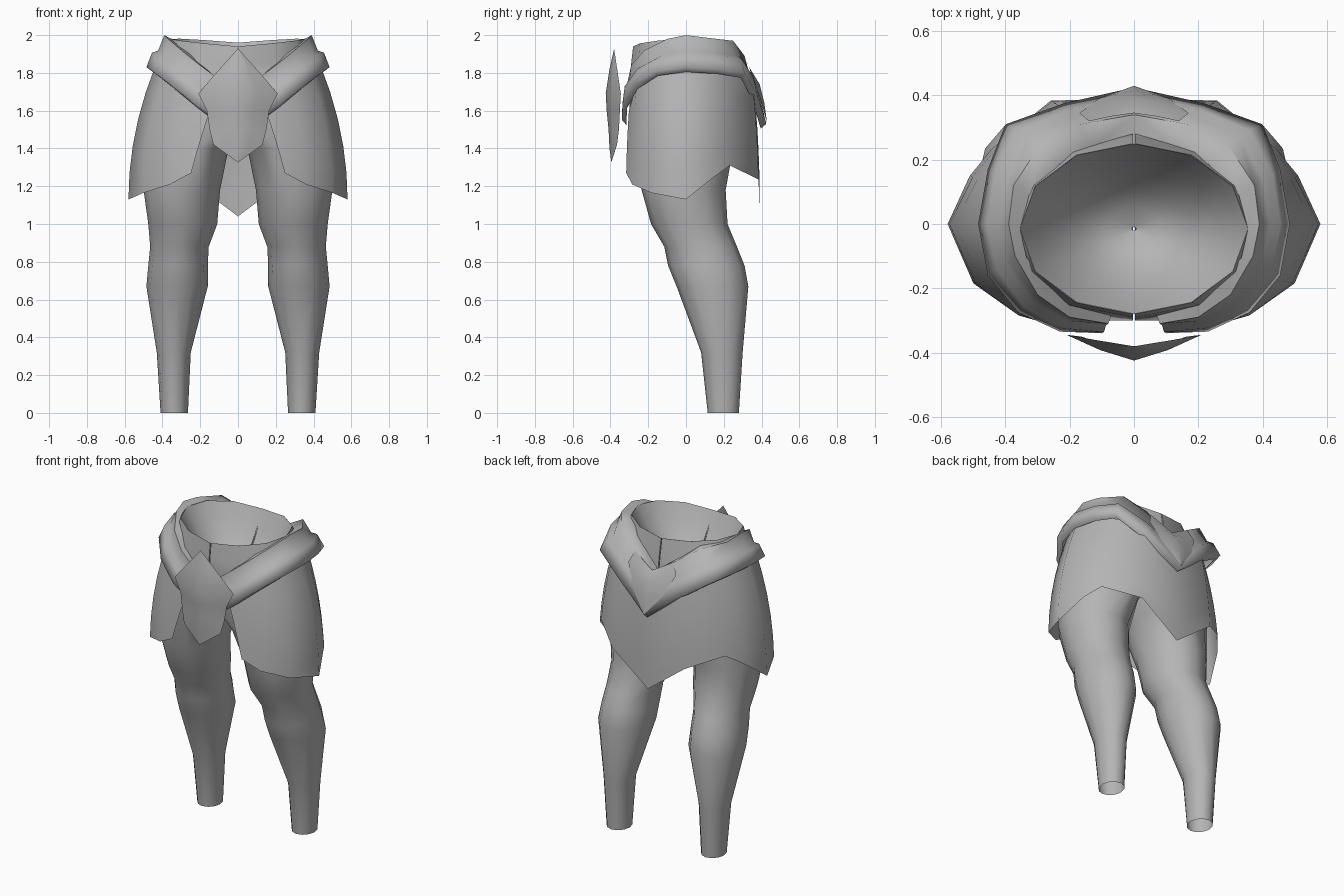
import bpy
import bmesh
import math
from mathutils import Vector

cube = bpy.data.objects.get("Cube")
if cube:
    bpy.data.objects.remove(cube, do_unlink=True)

# Single plain material
GREY = (0.46, 0.46, 0.46, 1.0)
grey = bpy.data.materials.new("plain_grey")
grey.use_nodes = True
grey.diffuse_color = GREY
shader = next(n for n in grey.node_tree.nodes if n.type == "BSDF_PRINCIPLED")
shader.inputs["Base Color"].default_value = GREY
shader.inputs["Roughness"].default_value = 0.8

parts = []


def sheet(name, rows, closed=False, outward=None):
    """Skin a grid of points and mirror it across the middle plane."""
    bm = bmesh.new()
    grid = [[bm.verts.new(point) for point in row] for row in rows]
    count = len(grid[0])
    last = count if closed else count - 1
    for lower, upper in zip(grid, grid[1:]):
        for i in range(last):
            j = (i + 1) % count
            bm.faces.new((lower[i], lower[j], upper[j], upper[i]))
    bmesh.ops.recalc_face_normals(bm, faces=bm.faces)
    # Open sheets should face away from the given point
    if outward:
        bm.normal_update()
        facing = sum(f.normal.dot(f.calc_center_median() - Vector(outward))
                     for f in bm.faces)
        if facing < 0:
            bmesh.ops.reverse_faces(bm, faces=bm.faces)
    mesh = bpy.data.meshes.new(name)
    bm.to_mesh(mesh)
    bm.free()
    mesh.materials.append(grey)
    obj = bpy.data.objects.new(name, mesh)
    bpy.context.collection.objects.link(obj)
    mirror = obj.modifiers.new("mirror", "MIRROR")
    mirror.use_axis = (True, False, False)
    mirror.use_mirror_merge = True
    mirror.merge_threshold = 0.001
    parts.append(obj)


# Waist opening shared by the legs, the lining and the sash
WAIST_X, WAIST_Y, WAIST_SHIFT, WAIST_Z = 0.355, 0.265, -0.015, 1.95
BOWL_DEPTH = 0.3


def rim_lift(c, s):
    return 0.03 * c + 0.01 * s


# Trouser legs: height, inner x, outer x, front y, back y,
# flatness of the inner side, sag of the inner side
LEG_RINGS = [
    (0, .265, .41, .115, .28, 0, 0),
    (.32, .25, .43, .08, .3, 0, 0),
    (.67, .16, .485, -.05, .33, 0, 0),
    (.78, .16, .475, -.095, .31, 0, 0),
    (.88, .155, .465, -.115, .27, 0, 0),
    (1, .11, .475, -.185, .22, 0, 0),
    (1.18, .095, .5, -.235, .21, 0, 0),
    (1.4, .05, .5, -.28, .25, .3, 0),
    (1.52, .01, .49, -.3, .28, .7, .02),
    (1.7, .003, .45, -.3, .29, 1, .13),
    (1.85, .003, .4, -.29, .27, 1, .25),
    (WAIST_Z, .003, WAIST_X, WAIST_SHIFT - WAIST_Y, WAIST_SHIFT + WAIST_Y,
     1, BOWL_DEPTH),
]
SIDES = 12


def leg_ring(z, inner, outer, front, back, flat, sag):
    centre = (inner + outer) / 2 * (1 - flat) + inner * flat
    ring = []
    for i in range(SIDES):
        angle = math.tau * i / SIDES
        c, s = math.cos(angle), math.sin(angle)
        reach = outer - centre if c > 0 else centre - inner
        y = (front + back) / 2 + (back - front) / 2 * s
        lift = -sag * min(c, 0) ** 2
        if z == WAIST_Z:
            lift += rim_lift(max(c, 0), s)
        ring.append((centre + reach * c, y, z + lift))
    return ring


sheet("trouser_legs", [leg_ring(*ring) for ring in LEG_RINGS], closed=True)


# Bowl shaped lining inside the waist, creased along the middle
def lining_ring(r):
    ring = []
    for i in range(SIDES // 2 + 1):
        angle = math.pi * (i / (SIDES // 2) - 0.5)
        c, s = math.cos(angle), math.sin(angle)
        crease = 0.06 * r * c * (1 - r)
        z = WAIST_Z - BOWL_DEPTH * (1 - r * r) + rim_lift(c, s) * r - crease
        ring.append((WAIST_X * r * c, WAIST_SHIFT + WAIST_Y * r * s, z))
    return ring


sheet("waist_lining", [lining_ring(r) for r in (1, .85, .65, .45, .25, .02)],
      outward=(0, 0, 0))

# Skirt with a zigzag hem: x, y, top height, hem height, pull towards the middle
SKIRT_COLUMNS = [
    (.25, -.318, 1.6, 1.27, .075),
    (.36, -.285, 1.74, 1.21, .02),
    (.5, -.185, 1.82, 1.165, 0),
    (.58, 0, 1.84, 1.13, 0),
    (.515, .15, 1.83, 1.25, 0),
    (.45, .235, 1.82, 1.31, 0),
    (.26, .385, 1.76, 1.235, 0),
    (0, .39, 1.62, 1.04, 0),
]
SKIRT_ROWS = 6


def skirt_column(x, y, top, hem, pull):
    column = []
    for i in range(SKIRT_ROWS):
        u = i / (SKIRT_ROWS - 1)
        z = hem + (top - hem) * u
        taper = max(0, (z - 1.13) / 0.67) ** 2
        column.append((x * (1 - 0.22 * taper) - pull * u,
                       y * (1 - 0.1 * taper), z))
    return column


sheet("skirt", [skirt_column(*column) for column in SKIRT_COLUMNS],
      outward=(0, 0, 1.4))

# Sash: upper edge and lower edge at each station, from front to back
SASH_STATIONS = [
    ((.08, -.31, 1.75), (.1, -.34, 1.55)),
    ((.2, -.29, 1.84), (.23, -.335, 1.64)),
    ((.3, -.22, 1.92), (.36, -.275, 1.74)),
    ((.37, -.1, 1.98), (.455, -.16, 1.81)),
    ((.39, 0, 2), (.485, 0, 1.83)),
    ((.375, .12, 1.985), (.455, .17, 1.82)),
    ((.29, .25, 1.97), (.4, .31, 1.8)),
    ((.17, .31, 1.89), (.22, .375, 1.69)),
    ((0, .34, 1.78), (0, .425, 1.53)),
]


def widen(point, factor, drop=0):
    return Vector((point.x * factor, point.y * factor, point.z - drop))


def sash_section(upper, lower):
    upper, lower = Vector(upper), Vector(lower)
    band = widen(upper.lerp(lower, 0.55), 1.03)
    groove = widen(upper.lerp(lower, 0.48), 0.97)
    tuck = widen(lower, 0.93, 0.025)
    # The inner edge closes against the waist
    around = Vector((upper.x / WAIST_X, upper.y / WAIST_Y)).normalized()
    inside = Vector((WAIST_X * around.x, WAIST_SHIFT + WAIST_Y * around.y,
                     upper.z - 0.02))
    return [inside, upper, groove, band, lower, tuck]


sheet("sash", [sash_section(*pair) for pair in SASH_STATIONS],
      outward=(0, 0, 1.7))

# Front plate: half width, height at middle and edge, y at middle and edge
PLATE_ROWS = [
    (.004, 1.93, 1.925, -.38, -.38),
    (.125, 1.82, 1.79, -.405, -.36),
    (.21, 1.69, 1.69, -.425, -.345),
    (.165, 1.6, 1.6, -.42, -.35),
    (.15, 1.5, 1.5, -.41, -.355),
    (.13, 1.4, 1.42, -.405, -.365),
    (.004, 1.325, 1.33, -.395, -.395),
]


def plate_row(width, z_mid, z_edge, y_mid, y_edge):
    row = []
    for u in (0, 0.5, 1):
        row.append((width * u, y_mid + (y_edge - y_mid) * u ** 1.3,
                    z_mid + (z_edge - z_mid) * u))
    return row


sheet("front_plate", [plate_row(*row) for row in PLATE_ROWS],
      outward=(0, 0, 1.6))

# Folded knot over the back of the sash
KNOT_ROWS = [
    (.14, 1.79, 1.87, .345, .32),
    (.17, 1.74, 1.8, .39, .345),
    (.11, 1.64, 1.67, .415, .39),
    (.006, 1.53, 1.54, .43, .428),
]
sheet("back_knot", [plate_row(*row) for row in KNOT_ROWS],
      outward=(0, 0, 1.7))

# Smooth shading with only the tightest folds kept crisp
bpy.ops.object.select_all(action="DESELECT")
for part in parts:
    part.select_set(True)
bpy.context.view_layer.objects.active = parts[0]
bpy.ops.object.shade_smooth_by_angle(angle=math.radians(80))
